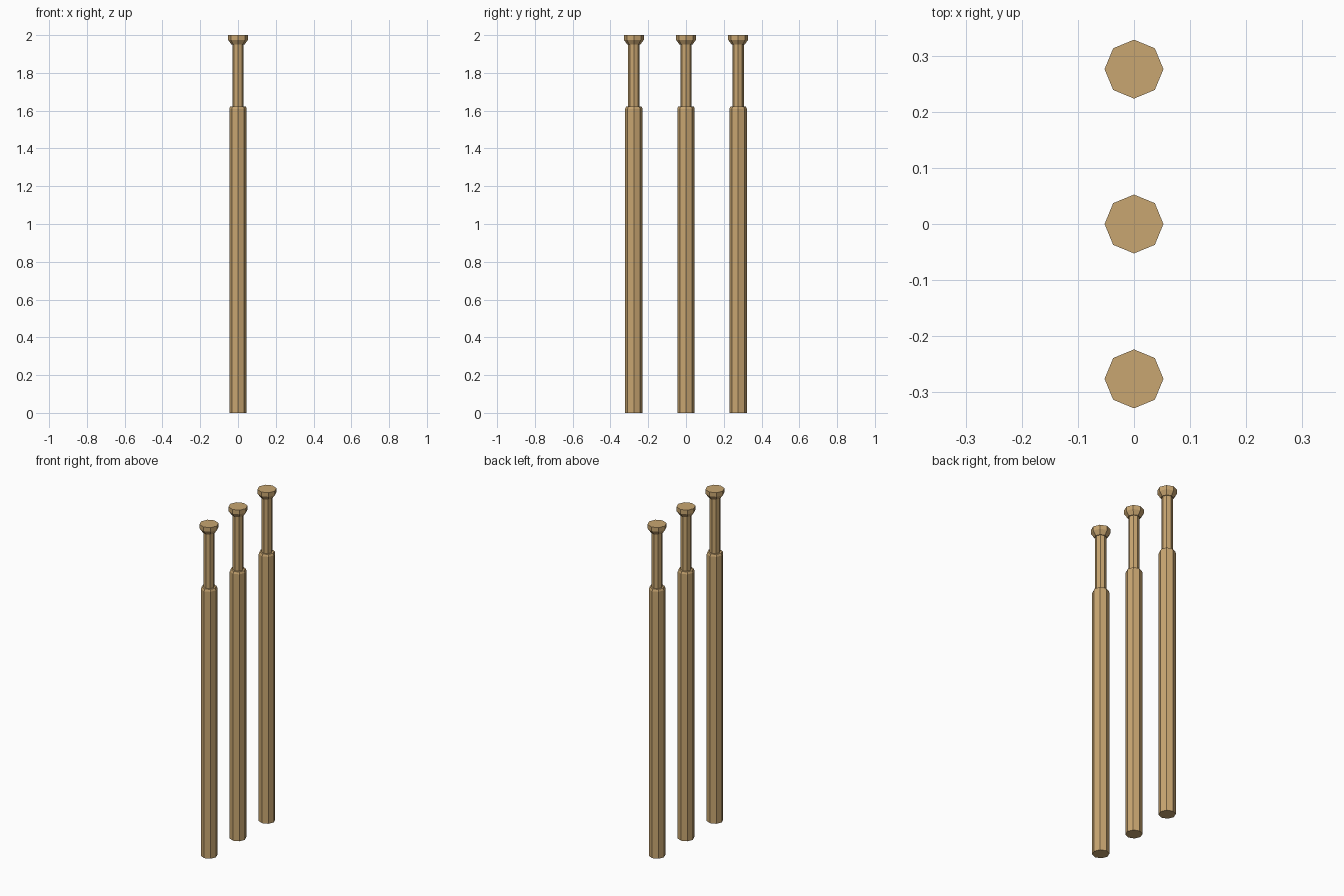
import bpy, bmesh, math

if "Cube" in bpy.data.objects:
    bpy.data.objects.remove(bpy.data.objects["Cube"])

SIDES = 8
SPACING = 0.276

tan = bpy.data.materials.new("tan wood")
tan.diffuse_color = (0.58, 0.38, 0.165, 1)
tan.use_nodes = True
tan.node_tree.nodes["Principled BSDF"].inputs["Base Color"].default_value = tan.diffuse_color

# Post outline as (radius, height): shaft, small bevelled shoulder, neck, flared head
PROFILE = [(0.046, 0.0), (0.046, 1.61), (0.041, 1.622), (0.03, 1.622),
           (0.03, 1.95), (0.035, 1.95), (0.0525, 1.975), (0.0525, 2.0)]


def turned_post(name, y):
    bm = bmesh.new()
    rings = []
    for r, z in PROFILE:
        rings.append([bm.verts.new((r * math.cos(2 * math.pi * i / SIDES),
                                    r * math.sin(2 * math.pi * i / SIDES), z))
                      for i in range(SIDES)])
    for low, high in zip(rings, rings[1:]):
        for i in range(SIDES):
            j = (i + 1) % SIDES
            bm.faces.new((low[i], low[j], high[j], high[i]))
    bm.faces.new(rings[0][::-1])   # base cap
    bm.faces.new(rings[-1])        # top cap
    mesh = bpy.data.meshes.new(name)
    bm.to_mesh(mesh)
    bm.free()
    mesh.materials.append(tan)
    post = bpy.data.objects.new(name, mesh)
    post.location.y = y
    bpy.context.collection.objects.link(post)


# Three equal posts in a row
for name, step in (("front_post", -1), ("middle_post", 0), ("back_post", 1)):
    turned_post(name, step * SPACING)
